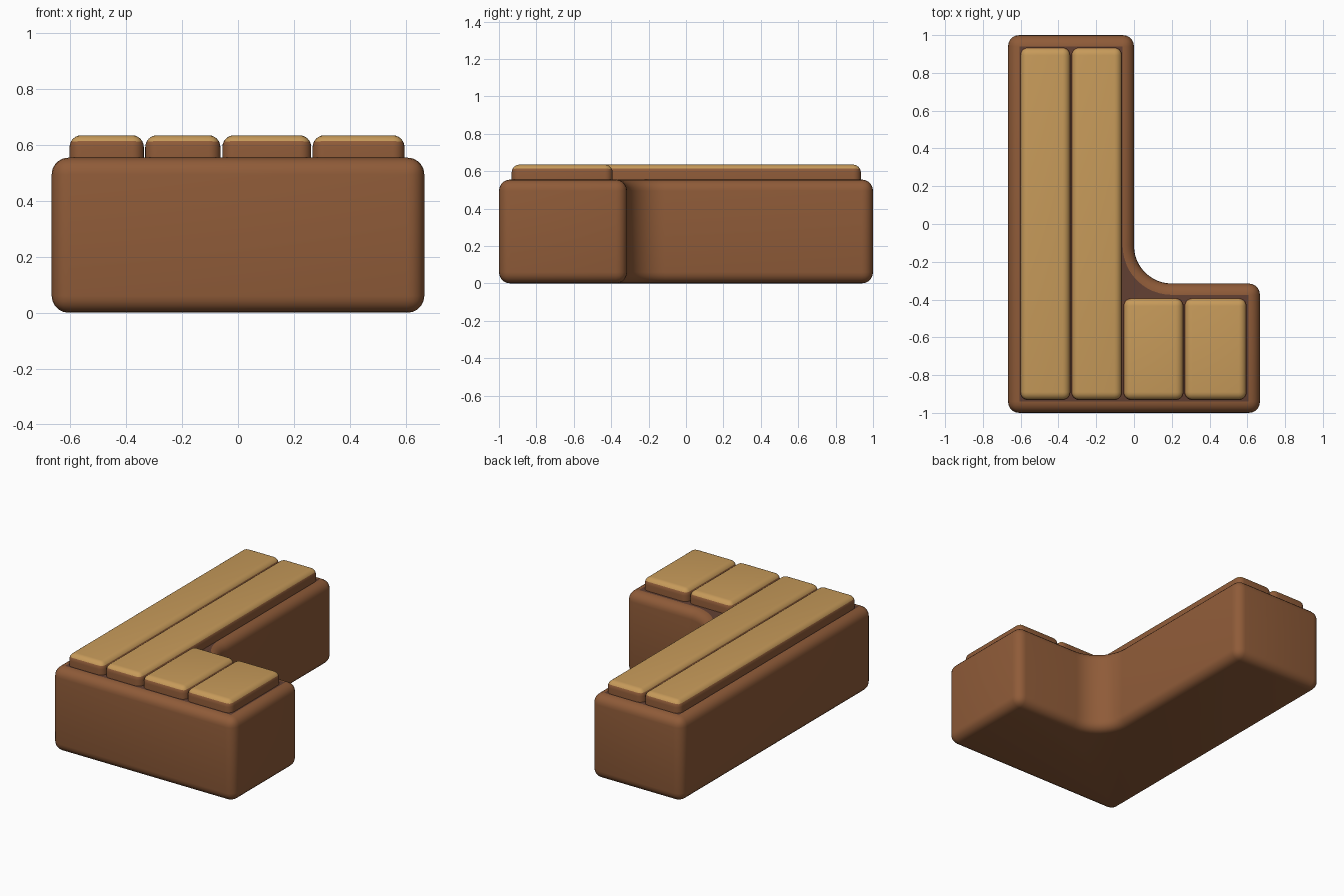
import bpy, bmesh, math

if "Cube" in bpy.data.objects:
    bpy.data.objects.remove(bpy.data.objects["Cube"])


def material(name, rgb):
    m = bpy.data.materials.new(name)
    m.diffuse_color = (*rgb, 1.0)
    m.use_nodes = True
    m.node_tree.nodes["Principled BSDF"].inputs["Base Color"].default_value = m.diffuse_color
    return m


brown = material("brown upholstery", (0.275, 0.105, 0.040))
tan = material("tan cushion top", (0.57, 0.325, 0.102))
dark = material("dark seam", (0.12, 0.05, 0.032))


def rounded_prism(name, outline, z0, z1, radius, segments, mats, rule, keep_bottom=False):
    """Extrude a plan outline, round its sharp edges and colour faces by rule."""
    bm = bmesh.new()
    base = bm.faces.new([bm.verts.new((x, y, z0)) for x, y in outline])
    ext = bmesh.ops.extrude_face_region(bm, geom=[base], use_keep_orig=True)
    for v in ext["geom"]:
        if isinstance(v, bmesh.types.BMVert):
            v.co.z = z1
    bmesh.ops.recalc_face_normals(bm, faces=bm.faces)
    bm.normal_update()
    sharp = [e for e in bm.edges if e.calc_face_angle(0) > math.radians(40)
             and not (keep_bottom and all(v.co.z < z0 + 1e-4 for v in e.verts))]
    bmesh.ops.bevel(bm, geom=sharp, offset=radius, offset_type='OFFSET',
                    segments=segments, profile=0.5, affect='EDGES', clamp_overlap=True)
    bm.normal_update()
    for f in bm.faces:
        f.material_index = 1 if rule(f) else 0
    mesh = bpy.data.meshes.new(name)
    bm.to_mesh(mesh)
    bm.free()
    obj = bpy.data.objects.new(name, mesh)
    bpy.context.collection.objects.link(obj)
    for m in mats:
        mesh.materials.append(m)
    bpy.ops.object.select_all(action='DESELECT')
    obj.select_set(True)
    bpy.context.view_layer.objects.active = obj
    bpy.ops.object.shade_smooth_by_angle(angle=math.radians(40))
    return obj


# L-shaped base with a wide fillet in the inner corner
W, R, INNER_Y = 0.667, 0.2, -0.315
fillet = []
for i in range(13):
    a = math.radians(270 - 90 * i / 12)
    fillet.append((R + R * math.cos(a), INNER_Y + R + R * math.sin(a)))
plan = [(-W, -1), (W, -1), (W, INNER_Y)] + fillet + [(0, 1), (-W, 1)]
rounded_prism("sofa_base", plan, 0, 0.555, 0.06, 5, [brown, dark],
              lambda f: f.normal.z > 0.99 and f.calc_center_median().z > 0.55)

# Four seat cushions: two long ones and two short ones, tan on top
cushions = [
    ("long_cushion_left", -0.603, -0.337, 0.935),
    ("long_cushion_right", -0.332, -0.063, 0.935),
    ("short_cushion_left", -0.056, 0.262, -0.392),
    ("short_cushion_right", 0.267, 0.596, -0.392),
]
for name, x0, x1, y1 in cushions:
    rect = [(x0, -0.932), (x1, -0.932), (x1, y1), (x0, y1)]
    rounded_prism(name, rect, 0.53, 0.635, 0.042, 6, [brown, tan],
                  lambda f: f.calc_center_median().z > 0.613, keep_bottom=True)
